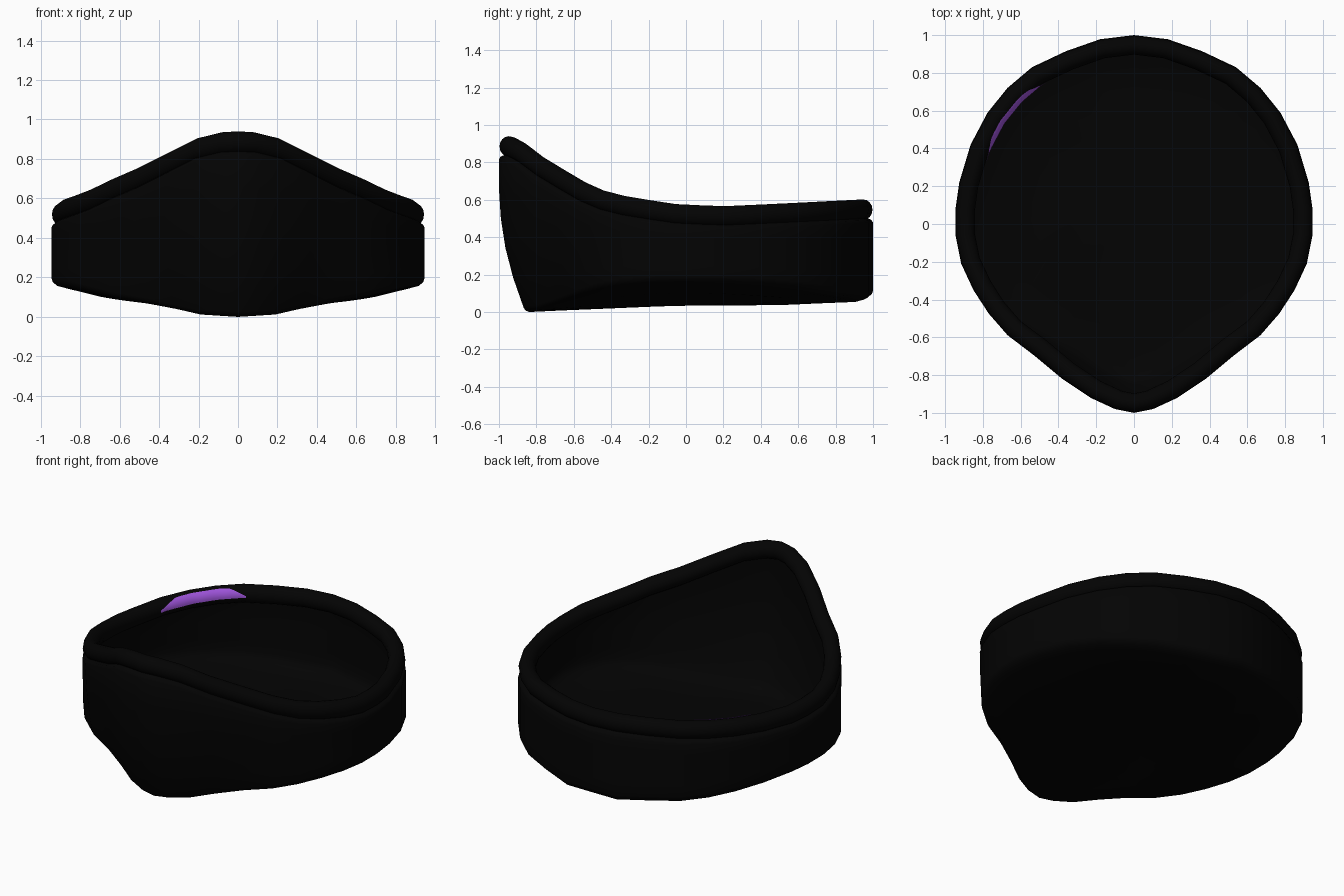
import bpy, bmesh, math
from mathutils import Vector

if "Cube" in bpy.data.objects:
    bpy.data.objects.remove(bpy.data.objects["Cube"])


def lerp_table(table, v):
    if v <= table[0][0]:
        return table[0][1]
    for (a, p), (b, q) in zip(table, table[1:]):
        if v <= b:
            return p + (q - p) * (v - a) / (b - a)
    return table[-1][1]


def material(name, col):
    m = bpy.data.materials.new(name)
    m.diffuse_color = (*col, 1)
    m.use_nodes = True
    m.node_tree.nodes["Principled BSDF"].inputs["Base Color"].default_value = m.diffuse_color
    return m


black = material("soft_black", (0.001, 0.001, 0.001))
purple = material("purple", (0.35, 0.09, 0.72))

# Plan outline: right half from back to front, then mirrored
half = [(0, 1), (.18, .978), (.36, .915), (.54, .83), (.67, .72), (.775, .59),
        (.865, .42), (.925, .22), (.945, .08), (.945, -.06), (.915, -.21),
        (.85, -.35), (.77, -.475), (.67, -.59), (.53, -.695), (.38, -.82),
        (.23, -.92), (.1, -.98), (0, -1)]
outline = [Vector(p) for p in half] + [Vector((-x, y)) for x, y in half[-2:0:-1]]
N = len(outline)
inward = []
for i in range(N):
    t = (outline[(i + 1) % N] - outline[i - 1]).normalized()
    inward.append(Vector((t.y, -t.x)))

TOP = [(-1, .94), (-.98, .935), (-.92, .905), (-.82, .832), (-.695, .757), (-.59, .697),
       (-.475, .65), (-.35, .62), (-.21, .598), (-.06, .577), (.2, .565), (.5, .578), (1, .602)]
SIDE = [(0, 0), (.2, .01), (.4, .055), (.6, .085), (.8, .12), (.9, .14), (.945, .145)]
KEEL = [(-.86, 0), (0, .036), (.5, .04), (.9, .06), (1, .065)]
LEAN = [(0, .14), (.2, .07), (.4, .02), (.6, 0)]


def under(p):  # height of the underside
    fade = max(0, 1 - abs(p.x) / .6)
    return lerp_table(SIDE, abs(p.x)) + lerp_table(KEEL, p.y) * fade


def front_weight(y):
    t = min(1, max(0, (-y - .35) / .5))
    return t * t * (3 - 2 * t)


def finish(name, bm, mat, angle=50):
    bmesh.ops.recalc_face_normals(bm, faces=bm.faces)
    me = bpy.data.meshes.new(name)
    bm.to_mesh(me)
    bm.free()
    me.materials.append(mat)
    ob = bpy.data.objects.new(name, me)
    bpy.context.collection.objects.link(ob)
    bpy.ops.object.select_all(action='DESELECT')
    ob.select_set(True)
    bpy.context.view_layer.objects.active = ob
    bpy.ops.object.shade_smooth_by_angle(angle=math.radians(angle))
    return ob


def bridge(bm, a, b):
    for i in range(len(a)):
        j = (i + 1) % len(a)
        bm.faces.new((a[i], a[j], b[j], b[i]))


# Hollow tub: outer wall, groove under the rim, thin inner wall and floor
def column(i):
    p, n = outline[i], inward[i]
    w, top = front_weight(p.y), lerp_table(TOP, p.y)
    tilt = n.lerp(Vector((0, 1)), max(0, 1 - abs(p.x) / .55)).normalized()

    def at(d, z):
        q = p + n * d + tilt * w * lerp_table(LEAN, z)
        return Vector((q.x, q.y, z))

    low = under(p + tilt * w * .14)
    f, e = .05 * (1 - .5 * w), 1 - .7 * w
    pts = [at(.075 * e, low), at(.028 * e, low + f * .25), at(.006 * e, low + f * .65), at(0, low + f)]
    z0, z1 = low + f, top - .125
    pts += [at(0, z0 + (z1 - z0) * k / 5) for k in range(1, 6)]
    pts += [at(.008, top - .11), at(.03, top - .1), at(.05, top - .09)]
    z2, z3 = top - .1, low + .08
    pts += [at(.04, z2 + (z3 - z2) * k / 5) for k in range(1, 6)]
    pts += [at(.055, low + .045), at(.1, low + .02)]
    for end, lift in ((0, 0), (-1, .02)):
        base = pts[end]
        extra = []
        for s in (.8, .6, .4, .2):
            q = base.xy * s
            extra.append(Vector((q.x, q.y, under(q) + lift)))
        pts = extra[::-1] + pts if end == 0 else pts + extra
    return pts


bm = bmesh.new()
cols = [column(i) for i in range(N)]
rings = [[bm.verts.new(c[k]) for c in cols] for k in range(len(cols[0]))]
for a, b in zip(rings, rings[1:]):
    bridge(bm, a, b)
for ring in (rings[0], rings[-1]):
    bm.faces.new(ring)
finish("tub_shell", bm, black)


# Rolled rim: a round tube following the outline
def rim_point(i, ang, r=.05):
    p, n = outline[i % N], inward[i % N]
    q = p + n * (.053 + r * math.cos(ang))
    return Vector((q.x, q.y, lerp_table(TOP, p.y) - .055 + (r + .005) * math.sin(ang)))


bm = bmesh.new()
S = 16
rings = [[bm.verts.new(rim_point(i, 2 * math.pi * k / S)) for i in range(N)] for k in range(S)]
for k in range(S):
    bridge(bm, rings[k], rings[(k + 1) % S])
finish("rolled_rim", bm, black)

# Purple plate on the inner side of the rim, tapered at both ends
bm = bmesh.new()
rows = []
for step in range(17):
    u = step / 16
    t = -.1 + 3.35 * u
    i = math.floor(t)
    f = t - i
    taper = min(1, u / .2, (1 - u) / .2)
    row = []
    for k in range(7):
        ang = math.radians(-6 + (12 + 54 * max(0, taper)) * k / 6)
        a, b = rim_point(N - 3 - i, ang, .054), rim_point(N - 4 - i, ang, .054)
        row.append(bm.verts.new(a.lerp(b, f)))
    rows.append(row)
for a, b in zip(rows, rows[1:]):
    for k in range(6):
        bm.faces.new((a[k], b[k], b[k + 1], a[k + 1]))
plate = finish("purple_inlay", bm, purple)
# face the plate towards the inside of the tub
if plate.data.polygons[30].normal.x < 0:
    plate.data.flip_normals()
